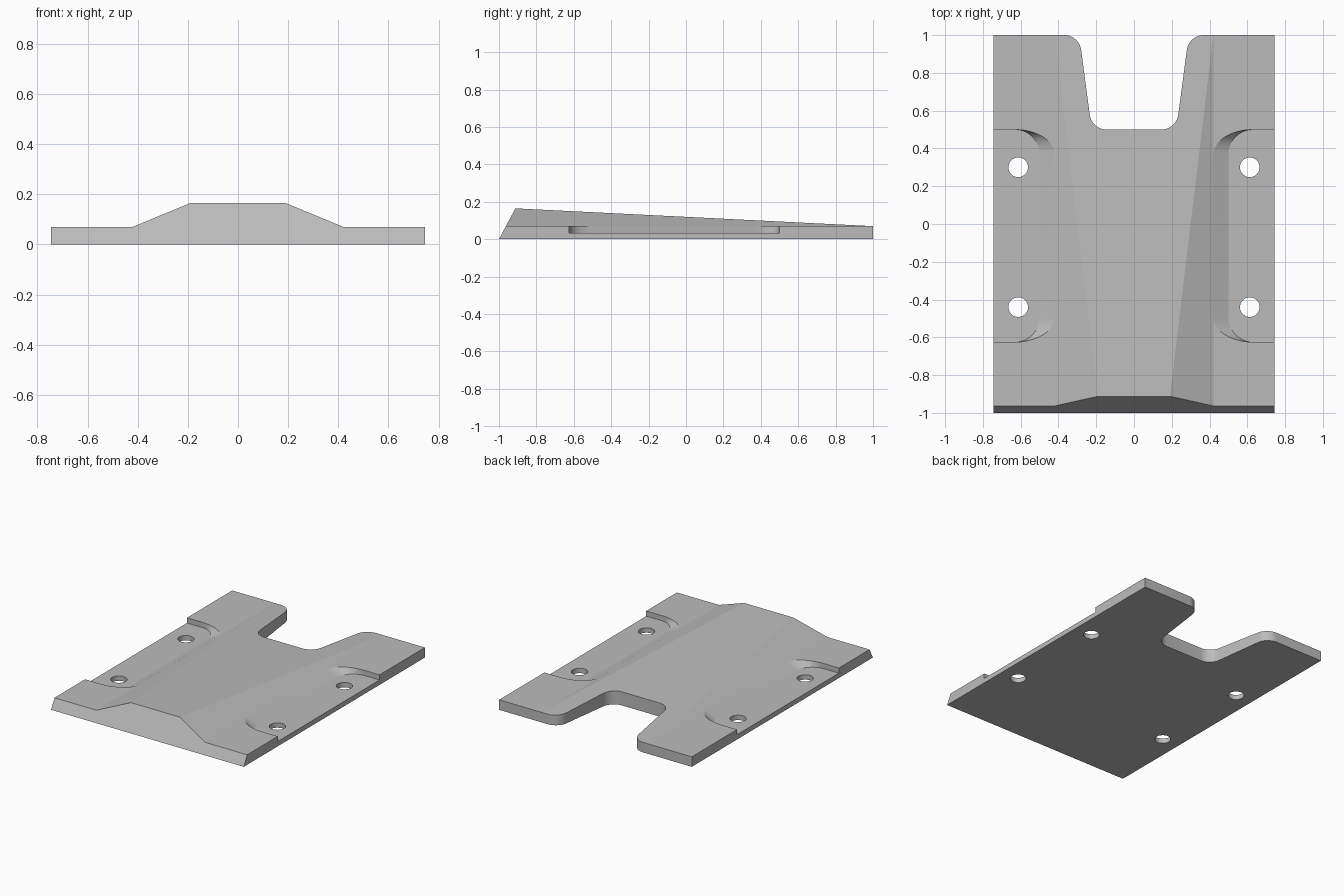
import bpy, bmesh
from math import sin, cos, pi, radians

cube = bpy.data.objects.get("Cube")
if cube:
    bpy.data.objects.remove(cube, do_unlink=True)

HALF_W, RIM, FLOOR, RIDGE = 0.745, 0.07, 0.034, 0.165

grey = bpy.data.materials.new("plain grey")
grey.use_nodes = True
grey.diffuse_color = (0.5, 0.5, 0.5, 1)
grey.node_tree.nodes["Principled BSDF"].inputs["Base Color"].default_value = (0.5, 0.5, 0.5, 1)


def loft(name, loops):
    """Closed solid through a stack of equally long point loops."""
    bm = bmesh.new()
    rings = [[bm.verts.new(p) for p in loop] for loop in loops]
    n = len(rings[0])
    for a, b in zip(rings, rings[1:]):
        for i in range(n):
            j = (i + 1) % n
            bm.faces.new((a[i], a[j], b[j], b[i]))
    bm.faces.new(rings[0][::-1])
    bm.faces.new(rings[-1])
    bmesh.ops.recalc_face_normals(bm, faces=bm.faces)
    mesh = bpy.data.meshes.new(name)
    bm.to_mesh(mesh)
    bm.free()
    mesh.materials.append(grey)
    ob = bpy.data.objects.new(name, mesh)
    bpy.context.collection.objects.link(ob)
    return ob


def arc(cx, cy, rx, ry, a0, a1, steps=10):
    angles = [radians(a0 + (a1 - a0) * i / steps) for i in range(steps + 1)]
    return [(cx + rx * cos(a), cy + ry * sin(a)) for a in angles]


def at_height(points, z):
    return [(x, y, z) for x, y in points]


def cut(target, cutter):
    cutter.hide_render = True
    mod = target.modifiers.new("cut", 'BOOLEAN')
    mod.operation, mod.solver, mod.object = 'DIFFERENCE', 'EXACT', cutter
    bpy.context.view_layer.objects.active = target
    bpy.ops.object.modifier_apply(modifier=mod.name)
    bpy.data.objects.remove(cutter, do_unlink=True)


# Body: flat plate with a tapering ridge and a raked front end
bm = bmesh.new()
new = bm.verts.new
low_f = [new((s * HALF_W, -1, 0)) for s in (-1, 1)]
low_b = [new((s * HALF_W, 1, 0)) for s in (-1, 1)]
rim_f = [new((x, -0.963, RIM)) for x in (-HALF_W, -0.42, 0.42, HALF_W)]
rim_b = [new((x, 1, RIM)) for x in (-HALF_W, -0.42, 0.42, HALF_W)]
top = [new((s * 0.19, -0.912, RIDGE)) for s in (-1, 1)]
for face in (
    (low_f[0], low_f[1], low_b[1], low_b[0]),
    (low_f[0], low_f[1], rim_f[3], rim_f[2], top[1], top[0], rim_f[1], rim_f[0]),
    (low_b[0], low_b[1], *rim_b[::-1]),
    (low_f[0], rim_f[0], rim_b[0], low_b[0]),
    (low_f[1], rim_f[3], rim_b[3], low_b[1]),
    (rim_f[0], rim_f[1], rim_b[1], rim_b[0]),
    (rim_f[2], rim_f[3], rim_b[3], rim_b[2]),
    (rim_f[1], top[0], rim_b[1]),
    (rim_f[2], top[1], rim_b[2]),
    (top[0], top[1], rim_b[2], rim_b[1]),
):
    bm.faces.new(face)
bmesh.ops.recalc_face_normals(bm, faces=bm.faces)
mesh = bpy.data.meshes.new("base_plate")
bm.to_mesh(mesh)
bm.free()
mesh.materials.append(grey)
plate = bpy.data.objects.new("base_plate", mesh)
bpy.context.collection.objects.link(plate)

# Rear notch with rounded corners
right = arc(0.145, 0.59, 0.09, 0.09, -90, -7) + arc(0.369, 0.91, 0.09, 0.09, 173, 90) + [(0.369, 1.1)]
outline = right + [(-x, y) for x, y in reversed(right)]
cut(plate, loft("notch_cutter", [at_height(outline, -0.1), at_height(outline, 0.3)]))


# Side pockets: the wall turns from upright into the ridge slope at the corners
def pocket(rx):
    cx = 0.63
    return ([(0.9, 0.5)] + arc(cx, 0.37, rx, 0.13, 90, 180)
            + arc(cx, -0.495, rx, 0.13, 180, 270) + [(0.9, -0.625)])


for side in (-1, 1):
    loops = [at_height(pocket(r), z) for r, z in ((0.13, FLOOR), (0.209, RIM), (0.209, 0.2))]
    cut(plate, loft("pocket_cutter", [[(side * x, y, z) for x, y, z in loop] for loop in loops]))

# Four screw holes
for side in (-1, 1):
    for y in (0.3, -0.44):
        ring = arc(side * 0.613, y, 0.052, 0.052, 0, 360, 32)[:-1]
        cut(plate, loft("hole_cutter", [at_height(ring, -0.1), at_height(ring, 0.2)]))

# Smooth rounded walls, keep the creases sharp
bpy.ops.object.select_all(action='DESELECT')
plate.select_set(True)
bpy.context.view_layer.objects.active = plate
bpy.ops.object.shade_smooth_by_angle(angle=radians(20))
